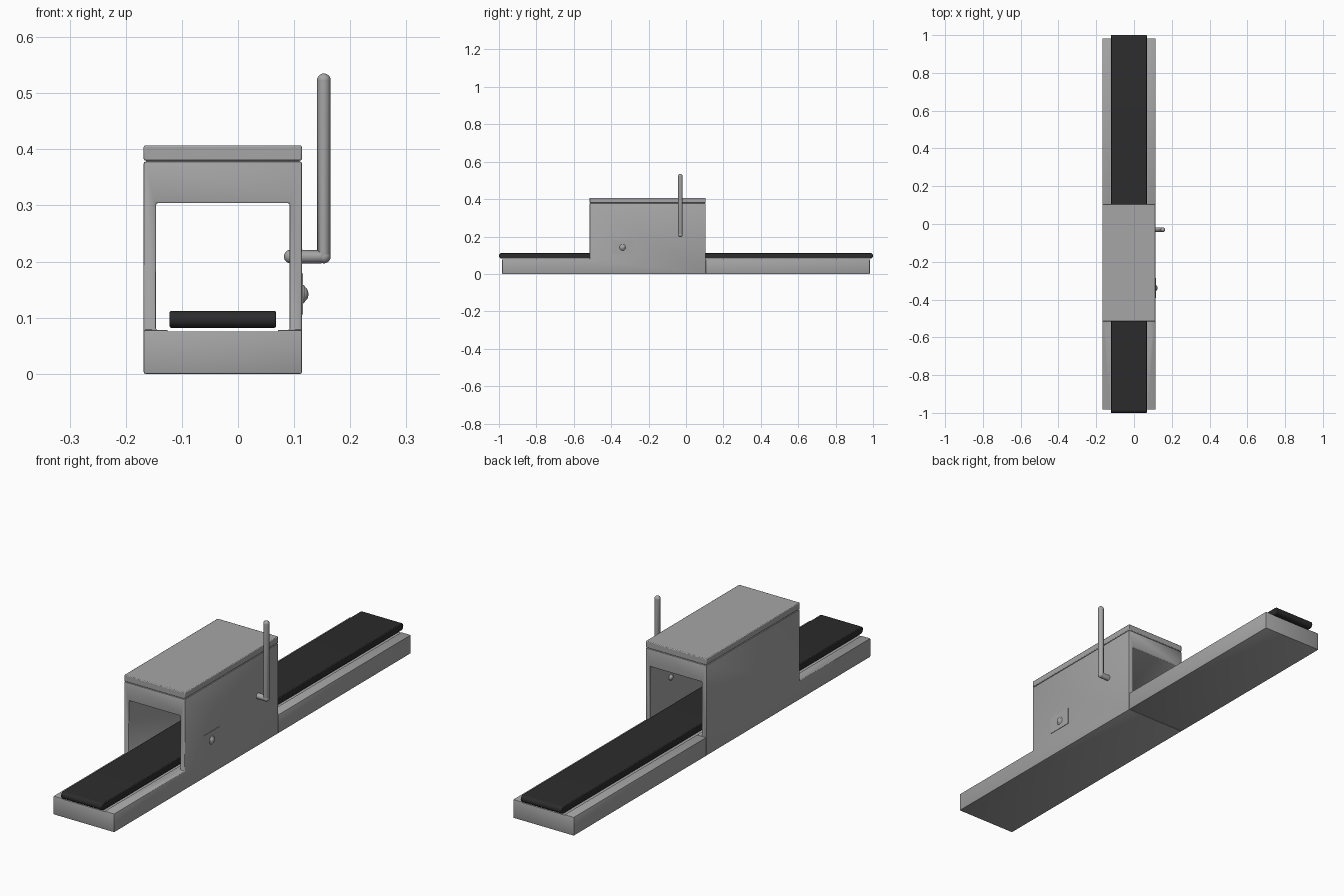
import bpy, bmesh, math

if "Cube" in bpy.data.objects:
    bpy.data.objects.remove(bpy.data.objects["Cube"])


def material(name, v):
    m = bpy.data.materials.new(name)
    m.diffuse_color = (v, v, v, 1)
    m.use_nodes = True
    m.node_tree.nodes["Principled BSDF"].inputs["Base Color"].default_value = m.diffuse_color
    return m


GREY = material("grey metal", 0.38)
BLACK = material("black rubber", 0.025)


def finish(name, bm, mat):
    bmesh.ops.recalc_face_normals(bm, faces=bm.faces)
    me = bpy.data.meshes.new(name)
    bm.to_mesh(me)
    bm.free()
    ob = bpy.data.objects.new(name, me)
    bpy.context.collection.objects.link(ob)
    me.materials.append(mat)
    return ob


def extrude_x(name, profile, x0, x1, mat):
    """Extrude a (y, z) outline from x0 to x1."""
    bm = bmesh.new()
    face = bm.faces.new([bm.verts.new((x0, y, z)) for y, z in profile])
    geo = bmesh.ops.extrude_face_region(bm, geom=[face])["geom"]
    bmesh.ops.translate(bm, vec=(x1 - x0, 0, 0),
                        verts=[g for g in geo if isinstance(g, bmesh.types.BMVert)])
    return finish(name, bm, mat)


def box(name, x0, x1, y0, y1, z0, z1, mat):
    return extrude_x(name, [(y0, z0), (y1, z0), (y1, z1), (y0, z1)], x0, x1, mat)


def bevel(ob, width, segments=2):
    m = ob.modifiers.new("bevel", "BEVEL")
    m.width, m.segments = width, segments
    m.limit_method, m.angle_limit = "ANGLE", math.radians(40)


def cut(ob, cutter):
    m = ob.modifiers.new("cut", "BOOLEAN")
    m.operation, m.solver, m.object = "DIFFERENCE", "EXACT", cutter
    cutter.hide_render = True
    cutter.display_type = "WIRE"


def smooth(ob):
    bpy.ops.object.select_all(action="DESELECT")
    ob.select_set(True)
    bpy.context.view_layer.objects.active = ob
    bpy.ops.object.shade_smooth_by_angle(angle=math.radians(35))


def apply_modifiers(ob):
    bpy.context.view_layer.update()
    dg = bpy.context.evaluated_depsgraph_get()
    me = bpy.data.meshes.new_from_object(ob.evaluated_get(dg))
    ob.modifiers.clear()
    ob.data = me


XL, XR = -0.168, 0.114          # left and right faces of the housing
Y0, Y1 = -0.515, 0.105          # tunnel ends
BASE = 0.078                    # top of the base

# Front base and tunnel housing in one piece, plus the rear base
housing = extrude_x("tunnel_housing", [(-0.983, 0), (Y1, 0), (Y1, 0.378), (Y0, 0.378),
                                       (Y0, BASE), (-0.983, BASE)], XL, XR, GREY)
rear_base = box("rear_base", XL, XR, Y1, 0.983, 0, BASE, GREY)

# Tunnel opening and the shallow channel under the belt
opening = box("opening_cutter", -0.146, 0.092, Y0 - 0.1, Y1 + 0.1, BASE, 0.304, GREY)
channel = box("channel_cutter", -0.126, 0.071, -1.05, 1.05, 0.0755, 0.2, GREY)
cut(housing, opening)
for part in (housing, rear_base):
    bevel(part, 0.003)
    cut(part, channel)
    apply_modifiers(part)
    smooth(part)
for cutter in (opening, channel):
    bpy.data.objects.remove(cutter)

# Lid with a narrow groove below it
groove = box("lid_neck", XL + 0.004, XR - 0.004, Y0 + 0.004, Y1 - 0.004, 0.37, 0.39, GREY)
lid = box("lid", XL, XR, Y0, Y1, 0.380, 0.407, GREY)
bevel(lid, 0.003)
smooth(lid)

# Conveyor belt: a flat loop with round ends
R, ZC, END = 0.015, 0.097, 0.985
loop = []
for side in (1, -1):
    for i in range(13):
        a = -math.pi / 2 + math.pi * i / 12
        loop.append((side * (END + R * math.cos(a)), ZC + side * R * math.sin(a)))
belt = extrude_x("conveyor_belt", loop, -0.122, 0.068, BLACK)
bevel(belt, 0.003)
smooth(belt)

# Bent handle passing through the right wall
HY, HR = -0.03, 0.0122
curve = bpy.data.curves.new("handle", "CURVE")
curve.dimensions = "3D"
curve.bevel_depth, curve.bevel_resolution = HR, 4
curve.use_fill_caps = True
path = [(0.094, HY, 0.209), (0.146, HY, 0.209), (0.151, HY, 0.211),
        (0.153, HY, 0.216), (0.153, HY, 0.523)]
spline = curve.splines.new("POLY")
spline.points.add(len(path) - 1)
for p, co in zip(spline.points, path):
    p.co = (*co, 1)
curve.materials.append(GREY)
handle = bpy.data.objects.new("handle", curve)
bpy.context.collection.objects.link(handle)


def ball(name, centre, radius, squash=1.0):
    bm = bmesh.new()
    bmesh.ops.create_uvsphere(bm, u_segments=20, v_segments=12, radius=radius)
    bmesh.ops.scale(bm, vec=(squash, 1, 1), verts=bm.verts)
    bmesh.ops.translate(bm, vec=centre, verts=bm.verts)
    smooth(finish(name, bm, GREY))


# Rounded handle ends and elbow
ball("handle_inner_end", path[0], HR)
ball("handle_top_end", path[-1], HR)
ball("handle_elbow", (0.153, HY, 0.209), HR)

# Switch plate with a domed button
plate = box("switch_plate", XR - 0.002, XR + 0.002, -0.393, -0.285, 0.106, 0.179, GREY)
ball("switch_collar", (XR + 0.001, -0.339, 0.142), 0.017, 0.4)
ball("switch_button", (XR + 0.003, -0.339, 0.142), 0.013, 0.65)
